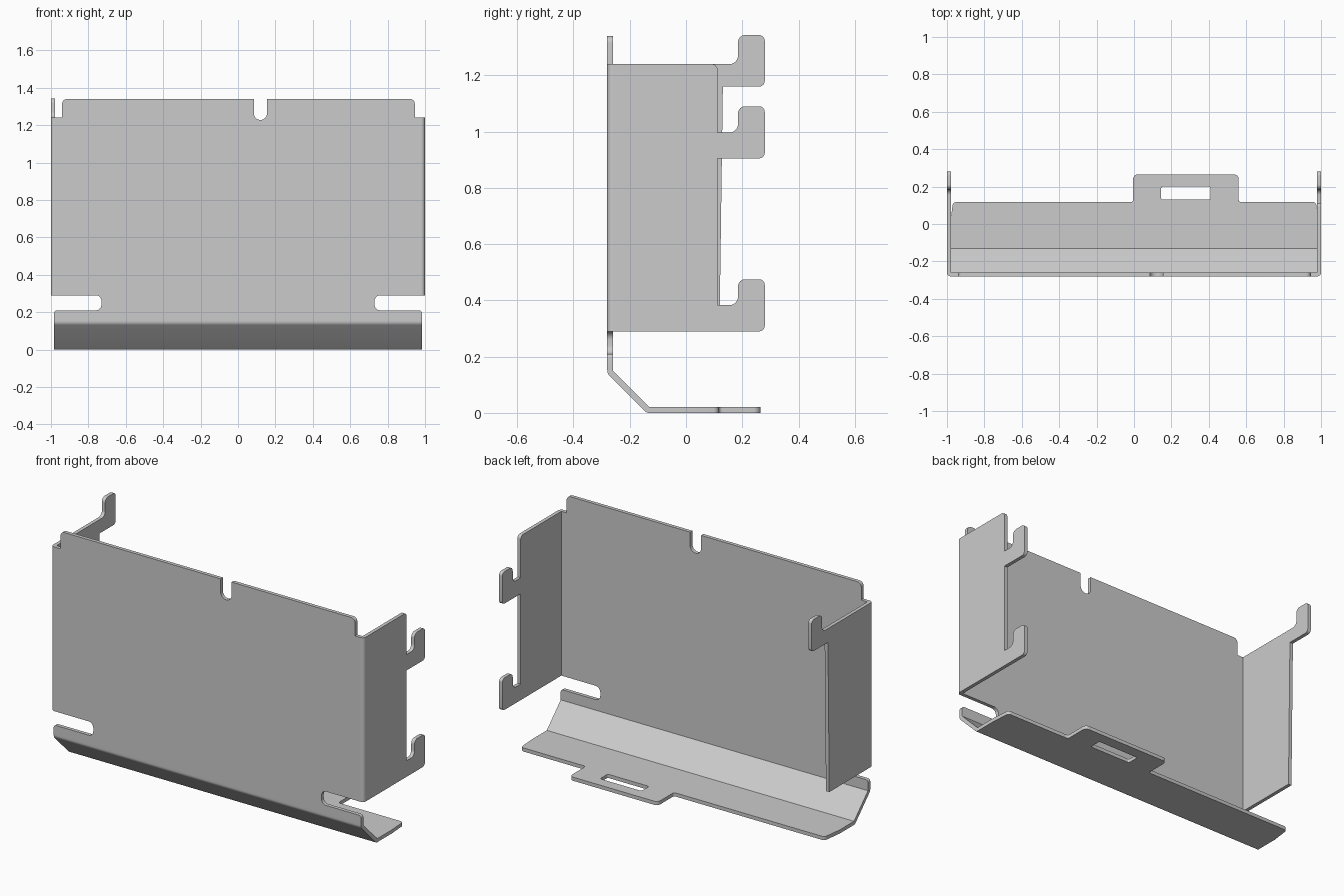
import bpy, bmesh, math
from mathutils import Vector

if "Cube" in bpy.data.objects:
    bpy.data.objects.remove(bpy.data.objects["Cube"], do_unlink=True)

T = 0.021                    # sheet thickness
FRONT, SIDE = -0.28, 1.0     # outer faces of the front and side walls
LOW, HIGH = 0.29, 1.24       # lower and upper edge of the side walls
END = 0.983                  # half width of the lower lip

steel = bpy.data.materials.new("grey sheet steel")
steel.use_nodes = True
colour = (0.6, 0.6, 0.6, 1)
steel.diffuse_color = colour
steel.node_tree.nodes["Principled BSDF"].inputs["Base Color"].default_value = colour


def rounded(points, steps=6):
    """Outline with an arc at every corner given as (a, b, radius)."""
    out = []
    for i, p in enumerate(points):
        c = Vector(p[:2])
        if len(p) < 3:
            out.append(c)
            continue
        u = (Vector(points[i - 1][:2]) - c).normalized()
        v = (Vector(points[(i + 1) % len(points)][:2]) - c).normalized()
        half = u.angle(v) / 2
        centre = c + (u + v).normalized() * p[2] / math.sin(half)
        reach = p[2] / math.tan(half)
        a, b = c + u * reach - centre, c + v * reach - centre
        for k in range(steps + 1):
            ray = a.lerp(b, k / steps).normalized()
            out.append(centre + ray * p[2])
    return out


def sheet(name, loops, place, start, end):
    """Fill outlines (first outer, then holes) and extrude from start to end."""
    bm = bmesh.new()
    edges = []
    for loop in loops:
        vs = [bm.verts.new(place(p.x, p.y, start)) for p in rounded(loop)]
        edges += [bm.edges.new((vs[i - 1], vs[i])) for i in range(len(vs))]
    bmesh.ops.triangle_fill(bm, use_beauty=True, edges=edges)
    new = bmesh.ops.extrude_face_region(bm, geom=bm.faces[:])["geom"]
    shift = Vector(place(0, 0, end)) - Vector(place(0, 0, start))
    bmesh.ops.translate(bm, vec=shift, verts=[g for g in new if isinstance(g, bmesh.types.BMVert)])
    bmesh.ops.recalc_face_normals(bm, faces=bm.faces[:])
    me = bpy.data.meshes.new(name)
    bm.to_mesh(me)
    bm.free()
    me.materials.append(steel)
    ob = bpy.data.objects.new(name, me)
    bpy.context.collection.objects.link(ob)
    bpy.ops.object.select_all(action='DESELECT')
    ob.select_set(True)
    bpy.context.view_layer.objects.active = ob
    bpy.ops.object.shade_smooth_by_angle(angle=math.radians(30))


# how outline coordinates map to space
def facing_y(a, b, c): return (a, c, b)
def facing_x(a, b, c): return (c, a, b)
def facing_z(a, b, c): return (a, b, c)


# front wall with end slots and a top notch
wall = SIDE - T
sheet("front_wall", [[
    (-END, 0.165), (END, 0.165), (END, 0.21, 0.015), (0.73, 0.21, 0.03),
    (0.73, LOW, 0.03), (wall, LOW), (wall, HIGH), (0.945, HIGH),
    (0.945, 1.34, 0.025), (0.155, 1.34), (0.155, 1.228, 0.034),
    (0.085, 1.228, 0.034), (0.085, 1.34), (-0.94, 1.34, 0.025),
    (-0.94, HIGH), (-wall, HIGH), (-wall, LOW), (-0.73, LOW, 0.03),
    (-0.73, 0.21, 0.03), (-END, 0.21, 0.015)]], facing_y, FRONT, FRONT + T)

# rounded vertical bends between front and side walls
for side, name in ((1, "left_bend"), (-1, "right_bend")):
    inner = FRONT + T
    sheet(name, [[(side * wall, inner), (side * wall, FRONT),
                  (side * SIDE, FRONT, T * 0.98), (side * SIDE, inner)]],
          facing_z, LOW, HIGH)


def hook(bottom, neck, top, edge):
    """Upturned hook outline, from its lower edge to the wall."""
    return [(edge, bottom), (0.28, bottom, 0.02), (0.28, top, 0.02),
            (0.185, top, 0.025), (0.185, neck, 0.03), (edge, neck)]


# left side wall with two hooks, right side wall with one
EDGE = 0.112
sheet("left_side_wall", [
    [(FRONT + T, LOW)] + hook(LOW, 0.383, 0.475, EDGE)[1:]
    + hook(0.905, 0.997, 1.09, EDGE)
    + [(EDGE, HIGH, 0.02), (FRONT + T, HIGH)]], facing_x, wall, SIDE)
sheet("right_side_wall", [
    [(FRONT + T, LOW), (0.119, LOW)]
    + hook(1.16, HIGH, 1.343, 0.131)[:-1]
    + [(FRONT + T, HIGH)]], facing_x, -SIDE, -wall)

# sloping fold under the front wall
k = T * math.tan(math.radians(22.5))
sheet("sloped_fold", [[
    (FRONT, 0.165), (FRONT, 0.14, 0.03), (-0.14, 0, 0.02), (-0.12, 0),
    (-0.12, T), (-0.14 + k, T), (FRONT + T, 0.14 + k), (FRONT + T, 0.165)]],
    facing_x, -END, END)

# floor strip with a slotted tab
sheet("floor_tab_plate", [
    [(-END, -0.12), (END, -0.12), (END, 0), (0.975, 0.117, 0.02), (0.56, 0.117, 0.012),
     (0.56, 0.265, 0.025), (-0.005, 0.265, 0.025), (-0.005, 0.117, 0.012),
     (-0.968, 0.117, 0.02), (-END, 0)],
    [(0.145, 0.13, 0.01), (0.41, 0.13, 0.01), (0.41, 0.2, 0.01), (0.145, 0.2, 0.01)]],
    facing_z, 0, T)
